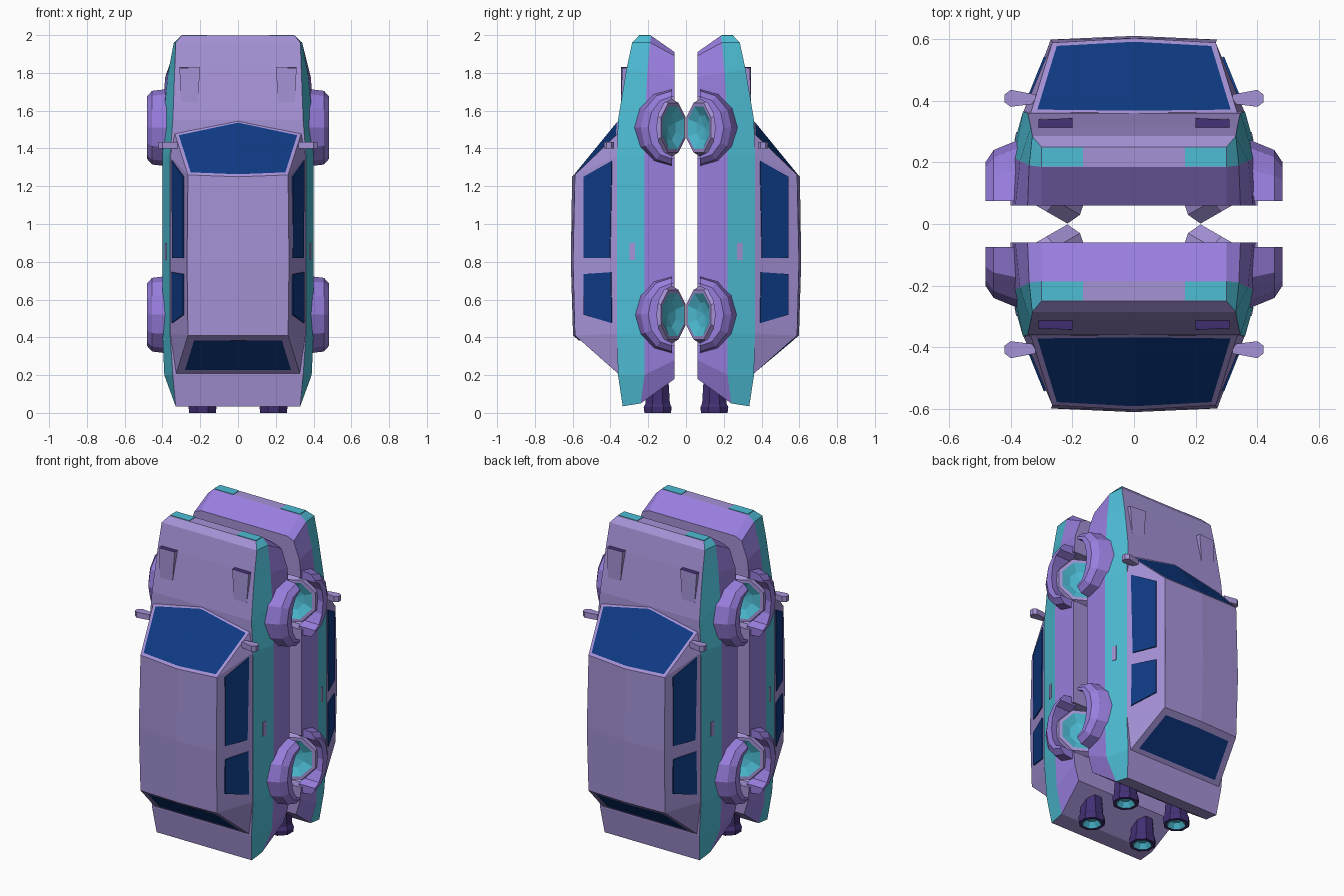
import bpy, bmesh, math
from mathutils import Vector as V

if "Cube" in bpy.data.objects:
    bpy.data.objects.remove(bpy.data.objects["Cube"])


def mat(name, r, g, b):
    m = bpy.data.materials.new(name)
    m.diffuse_color = [((c / 255 + 0.055) / 1.055) ** 2.4 if c > 10 else c / 255 / 12.92
                       for c in (r, g, b)] + [1]
    m.use_nodes = True
    m.node_tree.nodes["Principled BSDF"].inputs["Base Color"].default_value = m.diffuse_color
    return m


LAV, TEAL, PURPLE, GLASS, DARK = range(5)
MATS = [mat("lavender paint", 165, 146, 214), mat("teal trim", 78, 190, 214),
        mat("violet lower paint", 152, 126, 222), mat("navy glass", 14, 58, 132),
        mat("dark purple metal", 66, 48, 116)]


def build(name, verts, faces, colours=LAV, pair=False, edit=None, mirror=True):
    """Mesh object; every part is mirrored to the second car across y = 0."""
    bm = bmesh.new()
    vs = [bm.verts.new(v) for v in verts]
    for i, f in enumerate(faces):
        face = bm.faces.new([vs[k] for k in f])
        face.material_index = colours if isinstance(colours, int) else colours[i]
    bmesh.ops.recalc_face_normals(bm, faces=bm.faces[:])
    if edit:
        edit(bm)
    me = bpy.data.meshes.new(name)
    bm.to_mesh(me)
    bm.free()
    for m in MATS:
        me.materials.append(m)
    ob = bpy.data.objects.new(name, me)
    bpy.context.collection.objects.link(ob)
    if mirror:
        add_mirror(ob, pair)
    return ob


def add_mirror(ob, pair):
    mod = ob.modifiers.new("second_car", 'MIRROR')
    mod.use_axis = (pair, True, False)
    mod.use_mirror_merge = False


def prism(name, pts, offset, colour, pair=True):
    """Closed solid: polygon pts swept by offset."""
    n = len(pts)
    verts = [V(p) for p in pts] + [V(p) + V(offset) for p in pts]
    faces = [list(range(n)), list(range(n, 2 * n))]
    faces += [(i, (i + 1) % n, n + (i + 1) % n, n + i) for i in range(n)]
    return build(name, verts, faces, colour, pair)


def lathe(name, centre, u, w, n, rings, colours):
    """Eight-sided turned solid: rings of (height along n, radius)."""
    verts, faces, cols = [], [], []
    for h, r in rings:
        for k in range(8):
            a = math.pi / 4 * (k + 0.5)
            verts.append(V(centre) + V(u) * r * math.cos(a) + V(w) * r * math.sin(a) + V(n) * h)
    for i in range(len(rings) - 1):
        for k in range(8):
            j = (k + 1) % 8
            faces.append((i * 8 + k, i * 8 + j, i * 8 + 8 + j, i * 8 + 8 + k))
            cols.append(colours[i])
    last = len(verts) - 8
    faces += [list(range(8)), list(range(last, last + 8))]
    cols += [colours[0], colours[-1]]
    return build(name, verts, faces, cols, True)


# Body shell: three rails per side (shoulder, waist, sill) running nose to tail
top = [(.30, .25, 1.997), (.33, .285, 1.96), (.335, .315, 1.82), (.345, .36, 1.55),
       (.36, .365, 1.36), (.36, .365, .42), (.345, .36, .2), (.33, .335, .035)]
mid = [(.30, .185, 1.997), (.34, .19, 1.96), (.37, .205, 1.80), (.39, .215, 1.6),
       (.40, .22, 1.36), (.40, .22, .42), (.39, .22, .2), (.335, .24, .05)]
sill = [(.30, .06, 1.91), (.345, .06, 1.89), (.385, .06, 1.78), (.40, .06, 1.6),
        (.40, .06, 1.36), (.40, .06, .42), (.39, .06, .28), (.36, .06, .18)]
flip = lambda p: (-p[0], p[1], p[2])
verts, faces, cols = [], [], []
for t, m, s in zip(top, mid, sill):
    verts += [t, m, s, flip(s), flip(m), flip(t)]
strip_cols = [TEAL, PURPLE, LAV, PURPLE, TEAL, LAV]
for i in range(7):
    for k in range(6):
        j = (k + 1) % 6
        faces.append((i * 6 + k, i * 6 + j, i * 6 + 6 + j, i * 6 + 6 + k))
        cols.append(strip_cols[k])
faces += [(0, 1, 4, 5), (1, 2, 3, 4), (42, 43, 46, 47), (43, 44, 45, 46)]
cols += [LAV, PURPLE, LAV, LAV]
body = build("body_shell", verts, faces, cols, mirror=False)

# Wheel wells cut into the sills
verts, faces = [], []
for side in (-1, 1):
    for zc in (1.51, .52):
        b = len(verts)
        for x in (.17, .6):
            for k in range(8):
                a = math.pi / 4 * (k + .5)
                verts.append((side * x, .055 + .165 * math.cos(a), zc + .175 * math.sin(a)))
        faces += [[b + k for k in range(8)], [b + 8 + k for k in range(8)]]
        faces += [(b + k, b + (k + 1) % 8, b + 8 + (k + 1) % 8, b + 8 + k) for k in range(8)]
cutter = build("wheel_well_cutter", verts, faces, LAV, mirror=False)
cutter.hide_render = True
cutter.hide_set(True)
cut = body.modifiers.new("wheel_wells", 'BOOLEAN')
cut.operation = 'DIFFERENCE'
cut.solver = 'EXACT'
cut.object = cutter
add_mirror(body, False)

# Cabin with inset windscreen and rear window
half = [(.33, .35, .2), (.36, .36, .42), (.36, .36, 1.36), (.335, .36, 1.48),
        (.265, .588, .41), (.27, .598, .8), (.265, .588, 1.26)]
verts = half + [flip(p) for p in half] + [(0, .355, 1.55), (0, .598, .41), (0, .61, .8), (0, .603, 1.25)]
faces = []
for o in (0, 7):
    faces += [(o + 3, o + 6, 17, 14), (o + 2, o + 3, o + 6), (o + 1, o + 2, o + 6, o + 5, o + 4),
              (o, o + 1, o + 4), (o + 4, o + 5, 16, 15), (o + 5, o + 6, 17, 16)]
faces += [(0, 4, 15, 11, 7), (0, 1, 2, 3, 14, 10, 9, 8, 7)]


def glaze(bm):
    bm.normal_update()
    screen = [f for f in bm.faces if f.normal.z > .4 and f.normal.y > .3 and abs(f.normal.x) < .4]
    rear = [f for f in bm.faces if f.normal.z < -.4 and f.normal.y > .3 and len(f.verts) == 5]
    for group, gap in ((screen, .018), (rear, .04)):
        bmesh.ops.inset_region(bm, faces=group, thickness=gap, use_boundary=True, use_even_offset=True)
        for f in group:
            f.material_index = GLASS


build("cabin", verts, faces, LAV, edit=glaze)

# Side windows: plates lying on the sloped cabin side
side_x = lambda y: .36 - (y - .36) * .093 / .23
for name, pts in (("front_side_window", [(.39, 1.335), (.54, 1.25), (.54, .82), (.40, .82)]),
                  ("rear_side_window", [(.395, .745), (.54, .735), (.54, .52), (.39, .475)])):
    prism(name, [(side_x(y) - .002, y, z) for y, z in pts], (.007, .003, 0), GLASS)

# Nose lamps
prism("nose_lamp", [(.165, .187, 1.994), (.298, .187, 1.994), (.298, .248, 1.994), (.165, .248, 1.994)],
      (0, 0, .006), TEAL)

# Bonnet scoops with a dark opening facing the nose
v = [(.20, .305, 1.83), (.31, .305, 1.83), (.31, .338, 1.825), (.20, .343, 1.83), (.215, .345, 1.62), (.30, .345, 1.62)]
build("bonnet_scoop", v, [(0, 1, 2, 3), (2, 3, 4, 5), (0, 3, 4), (1, 2, 5), (0, 1, 5, 4)],
      [DARK, LAV, LAV, LAV, LAV], True)

# Door mirrors and handles
prism("door_mirror", [(.32, .39, 1.40), (.40, .38, 1.40), (.42, .395, 1.40), (.42, .42, 1.40),
                      (.40, .435, 1.40), (.32, .42, 1.40)], (0, 0, .035), LAV)
prism("door_handle", [(.365, .27, .81), (.388, .27, .81), (.382, .298, .81), (.365, .298, .81)],
      (0, 0, .09), LAV)

for label, zc in (("front", 1.51), ("rear", .52)):
    # Folded wheel, hub facing outward and under the car
    lathe(label + "_wheel", (.33, .067, zc), (.87, .5, 0), (0, 0, 1), (.5, -.87, 0),
          [(-.11, .10), (-.09, .155), (-.045, .165), (0, .142), (0, .122), (-.025, .07), (-.035, .006)],
          [LAV, LAV, LAV, LAV, TEAL, TEAL])
    # Flared wheel arch: four-point section swept over half an ellipse
    section = [(.37, .20, .205), (.455, .165, .195), (.482, .125, .165), (.482, .08, .15), (.37, .09, .15)]
    n, steps = len(section), 6
    verts = [(x, .075 + ry * math.sin(math.pi * i / steps), zc + rz * math.cos(math.pi * i / steps))
             for i in range(steps + 1) for x, ry, rz in section]
    faces = [(i * n + k, i * n + (k + 1) % n, i * n + n + (k + 1) % n, i * n + n + k)
             for i in range(steps) for k in range(n)]
    faces += [list(range(n)), list(range(steps * n, steps * n + n))]
    build(label + "_wheel_arch", verts, faces, PURPLE, True)

# Twin exhaust nozzles under the tail
lathe("exhaust_nozzle", (.188, .15, 0), (1, 0, 0), (0, 1, 0), (0, 0, -1),
      [(-.20, .06), (-.05, .07), (-.03, .08), (0, .076), (0, .056), (-.03, .03)],
      [DARK, DARK, DARK, DARK, TEAL])
